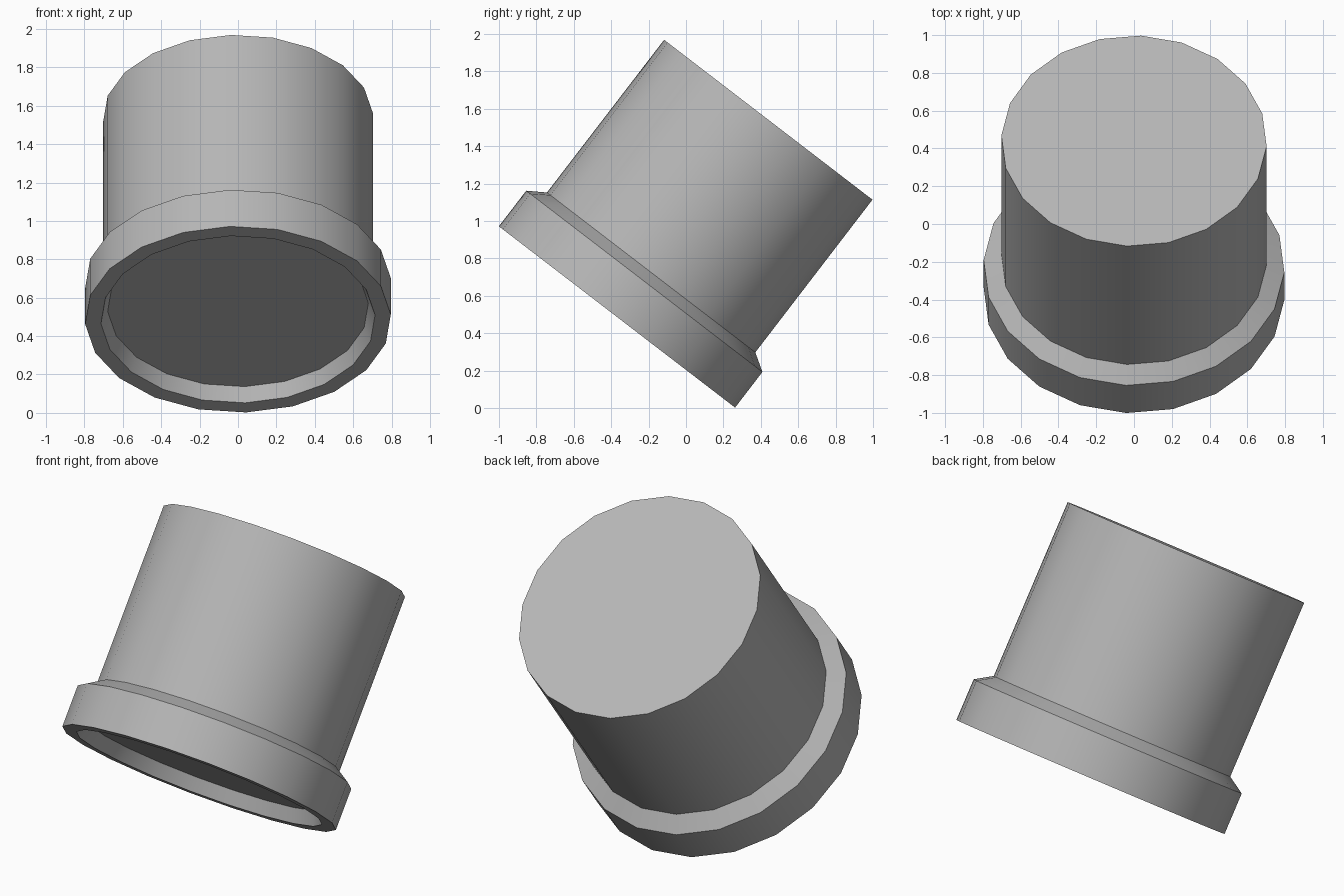
import bpy, bmesh
from math import sin, cos, radians
from mathutils import Matrix

if "Cube" in bpy.data.objects:
    bpy.data.objects.remove(bpy.data.objects["Cube"])

SIDES = 20
TILT = Matrix.Translation((0, -0.369, 0.487)) @ Matrix.Rotation(radians(-37.5), 4, 'X')

grey = bpy.data.materials.new("mid_grey")
grey.diffuse_color = (0.47, 0.47, 0.47, 1)
grey.use_nodes = True
grey.node_tree.nodes["Principled BSDF"].inputs["Base Color"].default_value = grey.diffuse_color


def lathe(name, profile):
    """Turn (radius, height) points around the axis and cap both ends."""
    bm = bmesh.new()
    rings = []
    for r, h in profile:
        angles = [radians(3 + 360 * k / SIDES) for k in range(SIDES)]
        rings.append([bm.verts.new((r * sin(t), r * cos(t), h)) for t in angles])
    for a, b in zip(rings, rings[1:]):
        for k in range(SIDES):
            n = (k + 1) % SIDES
            bm.faces.new((a[k], a[n], b[n], b[k]))
    bm.faces.new(rings[0])
    bm.faces.new(rings[-1])
    bmesh.ops.recalc_face_normals(bm, faces=bm.faces)
    mesh = bpy.data.meshes.new(name)
    bm.to_mesh(mesh)
    bm.free()
    mesh.materials.append(grey)
    obj = bpy.data.objects.new(name, mesh)
    obj.matrix_world = TILT
    bpy.context.collection.objects.link(obj)
    bpy.ops.object.select_all(action='DESELECT')
    obj.select_set(True)
    bpy.context.view_layer.objects.active = obj
    bpy.ops.object.shade_smooth_by_angle(angle=radians(30))
    return obj


# Tilted cap: recessed underside, rim, collar with bevelled shoulder, barrel, flat top
lathe("tilted_cap", [
    (0.68, 0.08), (0.715, 0.0),
    (0.797, 0.0), (0.797, 0.24),
    (0.703, 0.30), (0.703, 1.329),
])
